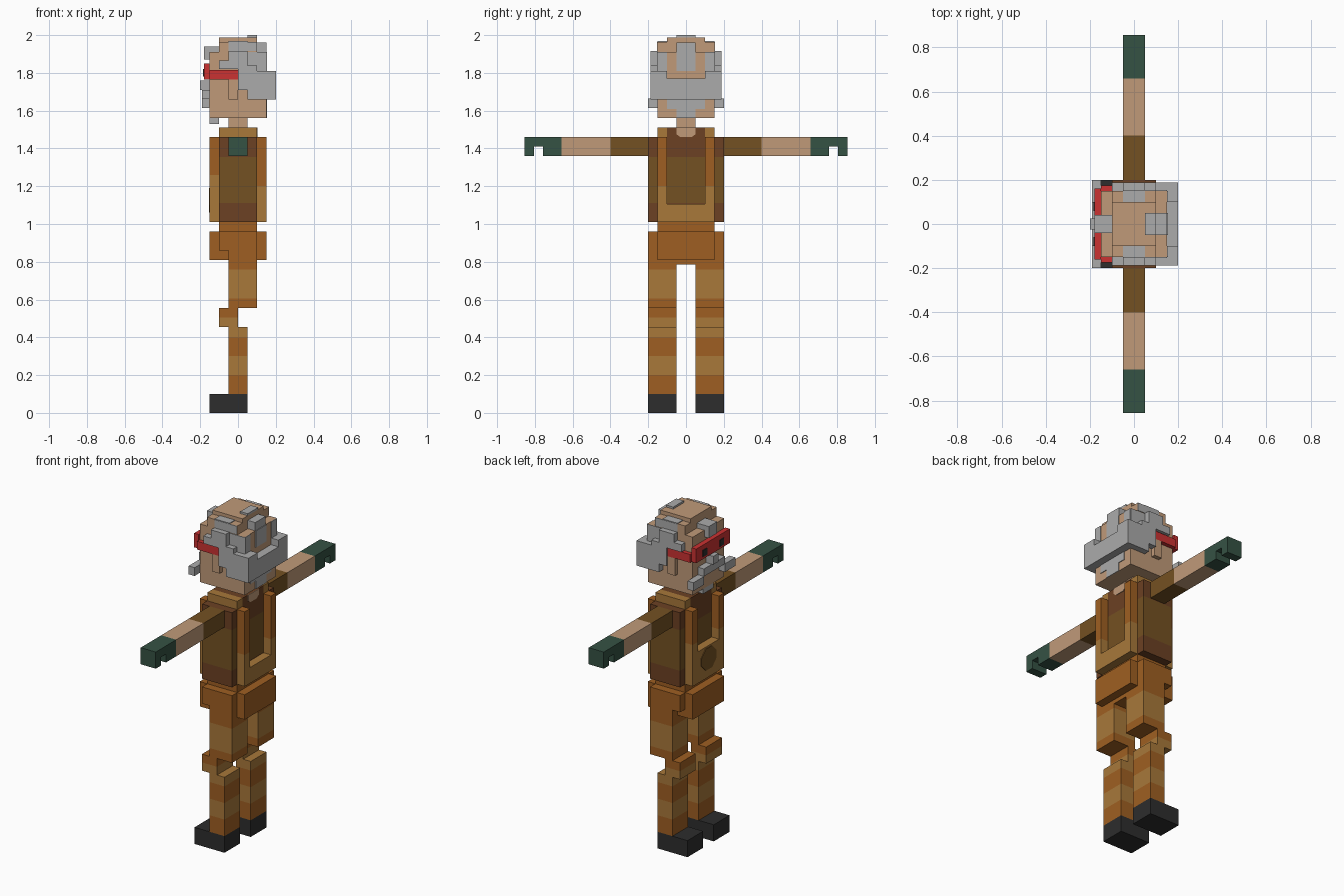
import bpy, bmesh
from mathutils import Vector

if "Cube" in bpy.data.objects:
    bpy.data.objects.remove(bpy.data.objects["Cube"])


def material(name, hexcode):
    rgb = [int(hexcode[i:i + 2], 16) / 255 for i in (0, 2, 4)]
    lin = [c / 12.92 if c <= 0.04045 else ((c + 0.055) / 1.055) ** 2.4 for c in rgb]
    m = bpy.data.materials.new(name)
    m.use_nodes = True
    m.diffuse_color = (*lin, 1)
    m.node_tree.nodes["Principled BSDF"].inputs["Base Color"].default_value = (*lin, 1)
    return m


SKIN = material("skin", "C09A79")
HAIR = material("grey hair", "ABABAB")
RED = material("goggle red", "CB3232")
GREEN = material("glove green", "355244")
BLACK = material("shoe black", "2D2D2D")
OLIVE = material("shirt olive brown", "745122")
BROWN = material("shirt dark brown", "6C4123")
ORANGE = material("cloth orange", "9F5F22")
TAN = material("cloth tan", "A8783A")


def finish(name, bm, mats, cuts=(), axis=2):
    """Slice the mesh at the cut positions and colour each band."""
    normal = Vector((0, 0, 0))
    normal[axis] = 1
    for c in cuts:
        bmesh.ops.bisect_plane(bm, geom=bm.verts[:] + bm.edges[:] + bm.faces[:],
                               plane_co=normal * c, plane_no=normal)
    bmesh.ops.recalc_face_normals(bm, faces=bm.faces[:])
    for f in bm.faces:
        p = f.calc_center_median()[axis]
        f.material_index = sum(p > c for c in cuts)
    me = bpy.data.meshes.new(name)
    bm.to_mesh(me)
    bm.free()
    for m in mats:
        me.materials.append(m)
    ob = bpy.data.objects.new(name, me)
    bpy.context.collection.objects.link(ob)
    return ob


def box(name, x, y, z, *mats, cuts=(), axis=2):
    bm = bmesh.new()
    bmesh.ops.create_cube(bm, size=1)
    for v in bm.verts:
        v.co = [r[0] if c < 0 else r[1] for c, r in zip(v.co, (x, y, z))]
    return finish(name, bm, mats, cuts, axis)


def prism(name, points, axis, lo, hi, *mats, cuts=()):
    """Extrude a 2D outline along x (outline y,z) or y (outline x,z)."""
    bm = bmesh.new()
    at = (lambda p, d: (d, p[0], p[1])) if axis == 0 else (lambda p, d: (p[0], d, p[1]))
    face = bm.faces.new([bm.verts.new(at(p, lo)) for p in points])
    out = bmesh.ops.extrude_face_region(bm, geom=[face])
    for v in out["geom"]:
        if isinstance(v, bmesh.types.BMVert):
            v.co[axis] = hi
    return finish(name, bm, mats, cuts)


def span(s, a, b):
    return (a, b) if s > 0 else (-b, -a)


for s, side in ((1, "left"), (-1, "right")):
    # Legs: shoe, striped shin, knee and thigh
    w = span(s, 0.05, 0.2)
    box(side + "_shoe", (-0.15, 0.05), w, (0, 0.1), BLACK)
    box(side + "_shin", (-0.05, 0.05), w, (0.1, 0.455), ORANGE, TAN, ORANGE, TAN,
        cuts=(0.2, 0.3, 0.4))
    box(side + "_knee", (-0.1, 0), w, (0.455, 0.555), TAN, ORANGE, cuts=(0.505,))
    box(side + "_thigh", (-0.05, 0.1), w, (0.555, 0.86), ORANGE, TAN, ORANGE,
        cuts=(0.605, 0.76))

    # Arm and hooked glove
    cuts = (0.4, 0.66) if s > 0 else (-0.66, -0.4)
    mats = (OLIVE, SKIN, GREEN) if s > 0 else (GREEN, SKIN, OLIVE)
    outline = [(0.66, 1.36), (0.757, 1.36), (0.757, 1.41), (0.805, 1.41),
               (0.805, 1.36), (0.855, 1.36), (0.855, 1.46), (0.66, 1.46)]
    box(side + "_arm", (-0.05, 0.05), span(s, 0.2, 0.66), (1.36, 1.46),
        *(mats[:2] if s > 0 else mats[1:]), cuts=(0.4 * s,), axis=1)
    prism(side + "_glove", [(s * a, b) for a, b in outline], 0, -0.05, 0.05, GREEN)

    # Shoulder strap
    box(side + "_shoulder_strap", (-0.1, 0.1), span(s, 0.1, 0.15), (1.46, 1.51), TAN)

    # Side hair, ear, goggle band and painted temple patches
    lock = [(-0.1, 1.82), (0, 1.82), (0, 1.71), (0.05, 1.71), (0.05, 1.66), (0.2, 1.66),
            (0.2, 1.81), (0.1, 1.81), (0.1, 1.84), (0.05, 1.84), (0.05, 1.915),
            (-0.05, 1.915), (-0.05, 1.865), (-0.1, 1.865)]
    prism(side + "_side_hair", lock, 1, *span(s, 0.15, 0.187), HAIR)
    box(side + "_ear", (-0.05, 0), span(s, 0.15, 0.175), (1.66, 1.765), SKIN)
    box(side + "_goggle_band", (-0.15, 0), span(s, 0.15, 0.175), (1.765, 1.815), RED)
    box(side + "_temple_patch", (0.05, 0.15), span(s, 0.15, 0.154), (1.81, 1.91), HAIR)
    box(side + "_scalp_patch", (-0.05, 0.1), span(s, 0.15, 0.154), (1.915, 1.964), HAIR)
    box(side + "_crown_patch", (-0.05, 0.05), span(s, 0.1, 0.152), (1.964, 1.968), HAIR)
    box(side + "_nape_lock", (0.15, 0.154), span(s, 0.1, 0.15), (1.81, 1.91), HAIR)
    box(side + "_back_hair_step", (0.15, 0.2), span(s, 0.1, 0.15), (1.77, 1.81), HAIR)
    box(side + "_moustache_tip", (-0.19, -0.15), span(s, 0.1, 0.2), (1.615, 1.665), HAIR)
    box(side + "_lens", (-0.184, -0.18), span(s, 0.06, 0.1), (1.78, 1.82), BLACK)

# Hips with front and back panels, and waist
box("hips", (-0.1, 0.1), (-0.2, 0.2), (0.86, 0.96), ORANGE)
box("crotch", (-0.05, 0.1), (-0.05, 0.05), (0.785, 0.86), ORANGE)
box("front_hip_panel", (-0.15, -0.1), (-0.15, 0.15), (0.81, 0.96), ORANGE)
box("front_hip_lip", (-0.1, -0.05), (-0.15, 0.15), (0.81, 0.86), ORANGE)
box("back_hip_panel", (0.1, 0.15), (-0.15, 0.15), (0.81, 0.96), ORANGE)
box("waist", (-0.1, 0.1), (-0.15, 0.15), (0.96, 1.01), ORANGE)

# Torso and collar
box("shirt", (-0.1, 0.1), (-0.2, 0.2), (1.01, 1.46), BROWN, OLIVE, BROWN,
    cuts=(1.11, 1.355))
box("collar", (-0.1, 0.1), (-0.1, 0.1), (1.46, 1.51), BROWN)
box("neck", (-0.05, 0.05), (-0.05, 0.05), (1.51, 1.56), SKIN)
nape = [(-0.05, 1.51), (-0.05, 1.475), (-0.03, 1.46), (0.03, 1.46), (0.05, 1.475), (0.05, 1.51)]
prism("nape_skin", nape, 0, 0.1, 0.104, SKIN)

# U-shaped vest panels
for name, lo, hi, dip, split in (("back_vest", 0.1, 0.15, 1.105, 1.2),
                                 ("front_vest", -0.15, -0.1, 1.2, 1.26)):
    u = [(-0.15, 1.01), (0.15, 1.01), (0.15, 1.46), (0.1, 1.46),
         (0.1, dip), (-0.1, dip), (-0.1, 1.46), (-0.15, 1.46)]
    prism(name, u, 0, lo, hi, TAN, ORANGE, cuts=(split,))
patch = [(-0.03, 1.06), (0.03, 1.06), (0.07, 1.1), (0.07, 1.15),
         (0.03, 1.19), (-0.03, 1.19), (-0.07, 1.15), (-0.07, 1.1)]
prism("belly_patch", patch, 0, -0.154, -0.15, OLIVE)

# Head in stepped tiers
box("head", (-0.15, 0.15), (-0.15, 0.15), (1.56, 1.91), SKIN)
box("scalp", (-0.1, 0.1), (-0.15, 0.15), (1.91, 1.964), SKIN)
box("crown", (-0.1, 0.1), (-0.1, 0.1), (1.964, 1.988), SKIN)

# Hair on the crown and back of the head
box("crown_tuft", (0.05, 0.1), (-0.05, 0.05), (1.988, 2.0), HAIR)
box("crown_back_hair", (0.1, 0.15), (-0.05, 0.05), (1.91, 1.96), HAIR)
box("back_hair", (0.15, 0.2), (-0.15, 0.15), (1.66, 1.77), HAIR)
box("back_centre_lock", (0.15, 0.154), (-0.05, 0.05), (1.81, 1.91), HAIR)
box("upper_nape_hair", (0.15, 0.154), (-0.1, 0.1), (1.61, 1.66), HAIR)
box("lower_nape_hair", (0.15, 0.154), (-0.05, 0.05), (1.56, 1.61), HAIR)

# Face: goggles, forelock, moustache and beard
box("goggles", (-0.18, -0.15), (-0.16, 0.16), (1.765, 1.85), RED)
box("forelock", (-0.18, -0.1), (-0.04, 0.04), (1.87, 1.94), HAIR)
box("moustache", (-0.19, -0.15), (-0.1, 0.1), (1.665, 1.71), HAIR)
box("moustache_peak", (-0.2, -0.15), (-0.025, 0.025), (1.71, 1.76), HAIR)
box("chin_beard", (-0.15, -0.1), (-0.05, 0.05), (1.53, 1.56), HAIR)
